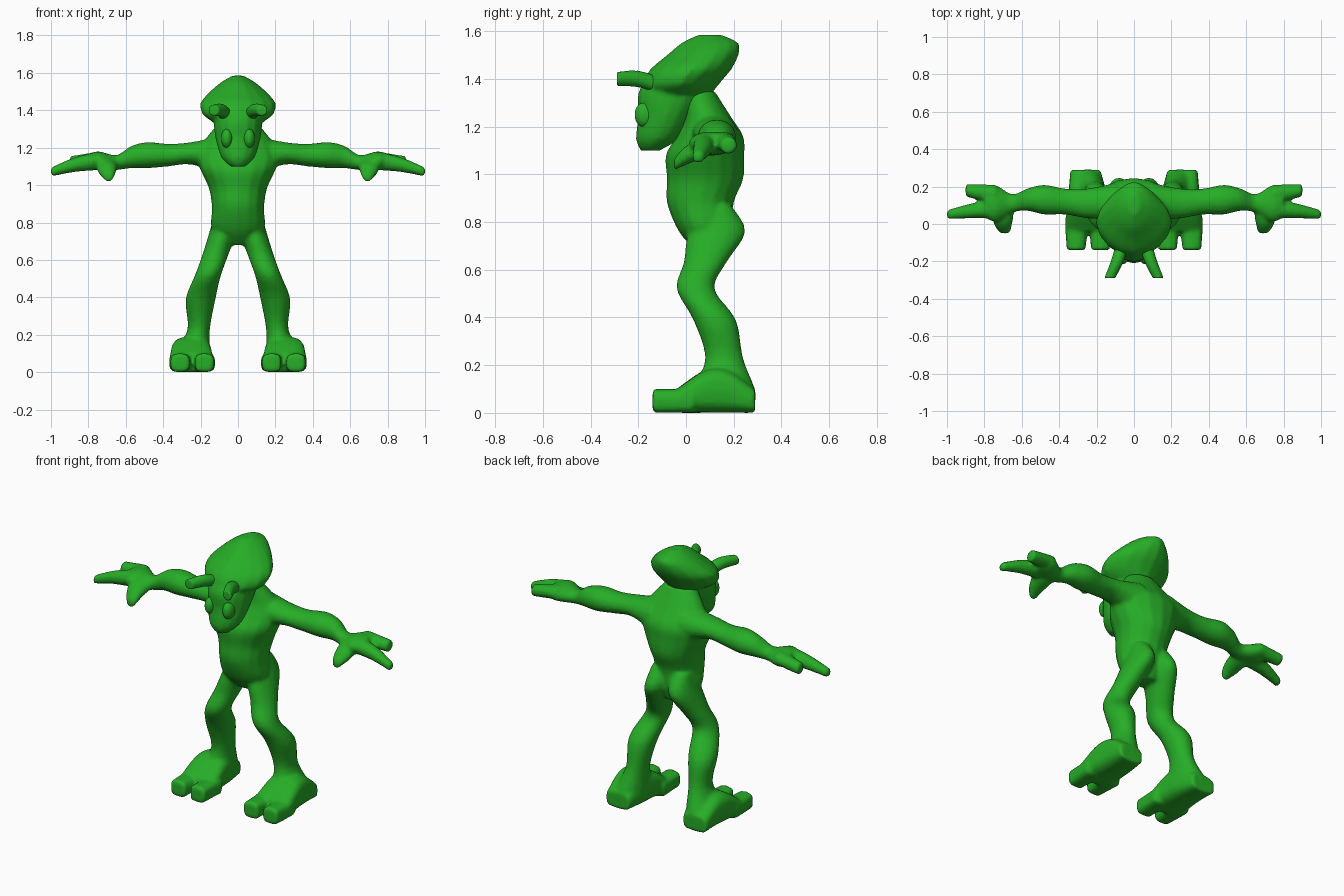
import bpy
import bmesh
from math import cos, sin, pi, copysign
from mathutils import Vector

cube = bpy.data.objects.get("Cube")
if cube:
    bpy.data.objects.remove(cube, do_unlink=True)

green = bpy.data.materials.new("leaf_green")
green.use_nodes = True
colour = (0.02, 0.42, 0.02, 1)
green.diffuse_color = colour
green.node_tree.nodes["Principled BSDF"].inputs["Base Color"].default_value = colour

X_AXIS, Y_AXIS, Z_AXIS = range(3)
BOTH_SIDES = (1, -1)
RING_POINTS = 16
STEPS = 4


def rounded(value, power):
    """Superellipse term: low power is boxy, high power is diamond shaped."""
    return copysign(abs(value) ** power, value)


def flowing(sections):
    """Fill in a smooth spline of sections through the given ones."""
    keys = [Vector(s if len(s) == 5 else (*s, s[-1])) for s in sections]
    padded = [keys[0], *keys, keys[-1]]
    result = []
    for before, start, end, after in zip(padded, padded[1:], padded[2:], padded[3:]):
        for step in range(STEPS):
            t = step / STEPS
            slope_in = (end - before) / 2
            slope_out = (after - start) / 2
            ease = t * t * (3 - 2 * t)
            result.append(start.lerp(end, ease)
                          + slope_in * t * (1 - t) ** 2
                          - slope_out * t * t * (1 - t))
    return result + [keys[-1]]


def loft(bm, axis, sections, side=1, power=1):
    """Skin rings across an axis: position, two centres, one or two radii."""
    across = [other for other in range(3) if other != axis]
    rings = []
    for position, centre_a, centre_b, radius_a, radius_b in flowing(sections):
        ring = []
        for k in range(RING_POINTS):
            angle = 2 * pi * k / RING_POINTS
            point = Vector()
            point[axis] = position
            point[across[0]] = centre_a + radius_a * rounded(cos(angle), power)
            point[across[1]] = centre_b + radius_b * rounded(sin(angle), power)
            point.x *= side
            ring.append(bm.verts.new(point))
        rings.append(ring)
    faces = [bm.faces.new(rings[0]), bm.faces.new(rings[-1])]
    for low, high in zip(rings, rings[1:]):
        for k in range(RING_POINTS):
            n = (k + 1) % RING_POINTS
            faces.append(bm.faces.new((low[k], low[n], high[n], high[k])))
    bmesh.ops.recalc_face_normals(bm, faces=faces)


def finish(name, bm, voxel):
    """Make the object and fuse its overlapping forms into one smooth skin."""
    mesh = bpy.data.meshes.new(name)
    bm.to_mesh(mesh)
    bm.free()
    mesh.materials.append(green)
    mesh.shade_smooth()
    obj = bpy.data.objects.new(name, mesh)
    bpy.context.collection.objects.link(obj)
    remesh = obj.modifiers.new("fuse", "REMESH")
    remesh.mode = "VOXEL"
    remesh.voxel_size = voxel
    remesh.use_smooth_shade = True
    soften = obj.modifiers.new("soften", "SMOOTH")
    soften.factor = 0.5
    soften.iterations = 4


def add_arm(bm, side):
    # Arm from shoulder to a broad palm
    loft(bm, X_AXIS, [
        (0.1, 0.12, 1.16, 0.1),
        (0.25, 0.11, 1.17, 0.08, 0.06),
        (0.37, 0.12, 1.16, 0.07, 0.06),
        (0.48, 0.13, 1.16, 0.08, 0.07),
        (0.57, 0.13, 1.15, 0.06),
        (0.65, 0.11, 1.12, 0.05, 0.04),
        (0.74, 0.11, 1.13, 0.1, 0.05),
        (0.8, 0.12, 1.13, 0.08, 0.04),
    ], side)
    # Long finger, short finger and thumb
    loft(bm, X_AXIS, [
        (0.74, 0.08, 1.13, 0.05),
        (0.87, 0.07, 1.11, 0.04),
        (1, 0.05, 1.07, 0.025),
    ], side)
    loft(bm, X_AXIS, [
        (0.74, 0.16, 1.14, 0.05, 0.04),
        (0.9, 0.18, 1.12, 0.035),
    ], side)
    loft(bm, Y_AXIS, [
        (0.08, 0.7, 1.11, 0.06, 0.04),
        (0, 0.7, 1.08, 0.05, 0.04),
        (-0.05, 0.69, 1.04, 0.025),
    ], side)


def add_leg(bm, side):
    # Buttock, thigh, knee, calf and ankle
    loft(bm, Z_AXIS, [
        (0.87, 0.07, 0.14, 0.05),
        (0.76, 0.08, 0.13, 0.07, 0.12),
        (0.63, 0.12, 0.08, 0.07, 0.09),
        (0.52, 0.16, 0.04, 0.07, 0.08),
        (0.39, 0.2, 0.12, 0.08, 0.09),
        (0.23, 0.21, 0.16, 0.06, 0.08),
        (0.1, 0.24, 0.16, 0.09, 0.13),
        (0.04, 0.25, 0.16, 0.09, 0.13),
    ], side)
    # Foot, split into two toes
    loft(bm, Y_AXIS, [
        (0.29, 0.26, 0.05, 0.08, 0.05),
        (0.18, 0.25, 0.09, 0.1, 0.09),
        (0.08, 0.25, 0.09, 0.11, 0.09),
        (-0.04, 0.25, 0.05, 0.12, 0.05),
    ], side, power=0.65)
    for toe in (0.18, 0.31):
        loft(bm, Y_AXIS, [
            (0.03, toe, 0.05, 0.06, 0.05),
            (-0.14, toe, 0.05, 0.05),
        ], side, power=0.65)


# Body: torso and neck with both pairs of limbs
body = bmesh.new()
loft(body, Z_AXIS, [
    (0.68, 0, 0.1, 0.06),
    (0.76, 0, 0.08, 0.14, 0.11),
    (0.88, 0, 0.06, 0.14),
    (0.98, 0, 0.08, 0.155, 0.16),
    (1.08, 0, 0.08, 0.2, 0.165),
    (1.16, 0, 0.1, 0.22, 0.14),
    (1.24, 0, 0.09, 0.18, 0.1),
    (1.35, 0, 0.05, 0.09, 0.07),
])
for side in BOTH_SIDES:
    add_arm(body, side)
    add_leg(body, side)
finish("body", body, 0.011)

# Head: long face below a flared, backswept crown
head = bmesh.new()
loft(head, Z_AXIS, [
    (1.1, 0, -0.15, 0.04),
    (1.15, 0, -0.12, 0.09),
    (1.25, 0, -0.08, 0.12),
    (1.34, 0, -0.05, 0.13, 0.15),
    (1.42, 0, -0.02, 0.12, 0.14),
])
loft(head, Z_AXIS, [
    (1.34, 0, -0.03, 0.14),
    (1.38, 0, -0.02, 0.19, 0.16),
    (1.44, 0, 0.02, 0.2, 0.17),
    (1.5, 0, 0.07, 0.15),
    (1.55, 0, 0.1, 0.09, 0.12),
    (1.585, 0, 0.1, 0.03, 0.05),
], power=1.15)
finish("head", head, 0.01)

# Horns over the face, and oval eye bumps
horns = bmesh.new()
eyes = bmesh.new()
for side in BOTH_SIDES:
    loft(horns, Y_AXIS, [
        (-0.1, 0.06, 1.37, 0.035),
        (-0.2, 0.09, 1.4, 0.035),
        (-0.29, 0.13, 1.4, 0.03),
    ], side)
    loft(eyes, Y_AXIS, [
        (-0.13, 0.06, 1.25, 0.03, 0.05),
        (-0.19, 0.06, 1.25, 0.03, 0.05),
        (-0.215, 0.06, 1.25, 0.01, 0.02),
    ], side)
finish("horns", horns, 0.007)
finish("eyes", eyes, 0.007)
